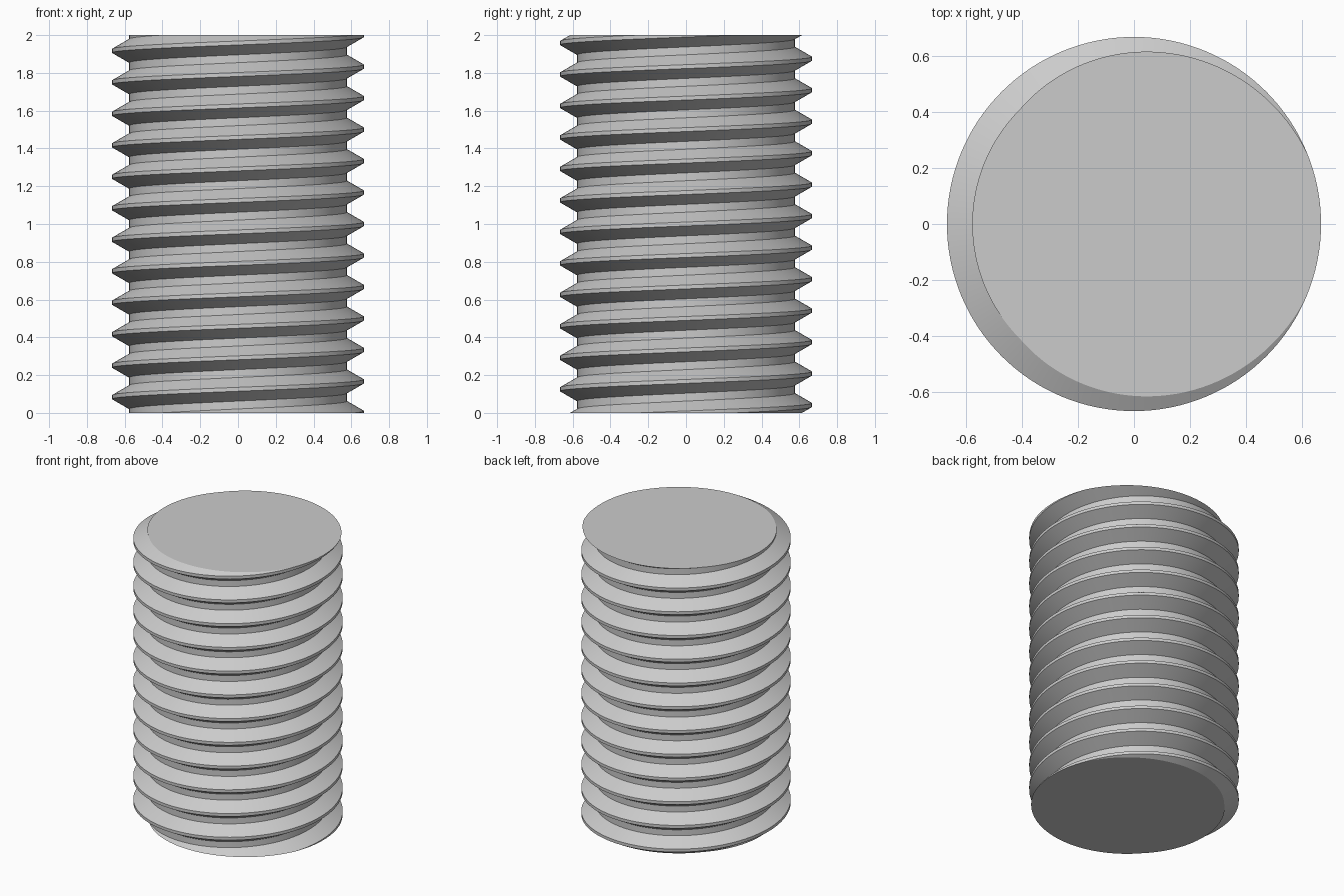
import bpy
import bmesh
from math import pi, cos, sin, sqrt
from mathutils import Vector

cube = bpy.data.objects.get("Cube")
if cube:
    bpy.data.objects.remove(cube, do_unlink=True)

# Standard metric thread proportions
LENGTH = 2.0
TURNS = 12
PITCH = LENGTH / TURNS
CREST_R = 2 / 3
ROOT_R = CREST_R - PITCH * 5 * sqrt(3) / 16
SEGMENTS = 128

# One pitch of the profile: (radius, height as a share of the pitch), crest centred on 0
PROFILE = [(CREST_R, -1 / 16), (CREST_R, 1 / 16), (ROOT_R, 3 / 8), (ROOT_R, 5 / 8)]
STEP = len(PROFILE)
COLUMNS = STEP * (TURNS + 4)


def thread_point(segment, column):
    """Point on the endless helix, starting two turns below the rod."""
    turn, k = divmod(column, STEP)
    radius, share = PROFILE[k]
    angle = 2 * pi * segment / SEGMENTS
    z = PITCH * (turn - 2 + share + segment / SEGMENTS)
    return radius * cos(angle), radius * sin(angle), z


# Right-handed thread, each turn welded to the next at the seam
bm = bmesh.new()
grid = [[bm.verts.new(thread_point(s, c)) for c in range(COLUMNS)]
        for s in range(SEGMENTS)]
for s in range(SEGMENTS):
    for c in range(COLUMNS - 1):
        if s + 1 < SEGMENTS:
            following, shift = grid[s + 1], 0
        else:
            following, shift = grid[0], STEP
        if c + shift + 1 < COLUMNS:
            bm.faces.new((grid[s][c], following[c + shift],
                          following[c + shift + 1], grid[s][c + 1]))

# Square-cut both ends and close them with flat caps
for z, direction in ((0, -1), (LENGTH, 1)):
    cut = bmesh.ops.bisect_plane(
        bm, geom=bm.verts[:] + bm.edges[:] + bm.faces[:], dist=1e-6,
        plane_co=Vector((0, 0, z)), plane_no=Vector((0, 0, direction)),
        clear_outer=True)
bmesh.ops.holes_fill(bm, edges=[e for e in bm.edges if e.is_boundary], sides=0)
bmesh.ops.recalc_face_normals(bm, faces=bm.faces[:])

mesh = bpy.data.meshes.new("threaded_rod")
bm.to_mesh(mesh)
bm.free()
rod = bpy.data.objects.new("threaded_rod", mesh)
bpy.context.collection.objects.link(rod)

# Plain grey metal
steel = bpy.data.materials.new("light_grey")
steel.use_nodes = True
colour = (0.6, 0.6, 0.6, 1)
steel.diffuse_color = colour
steel.node_tree.nodes["Principled BSDF"].inputs["Base Color"].default_value = colour
mesh.materials.append(steel)

# Smooth around the rod, sharp along the thread edges
bpy.ops.object.select_all(action='DESELECT')
rod.select_set(True)
bpy.context.view_layer.objects.active = rod
bpy.ops.object.shade_smooth_by_angle(angle=pi / 9)
